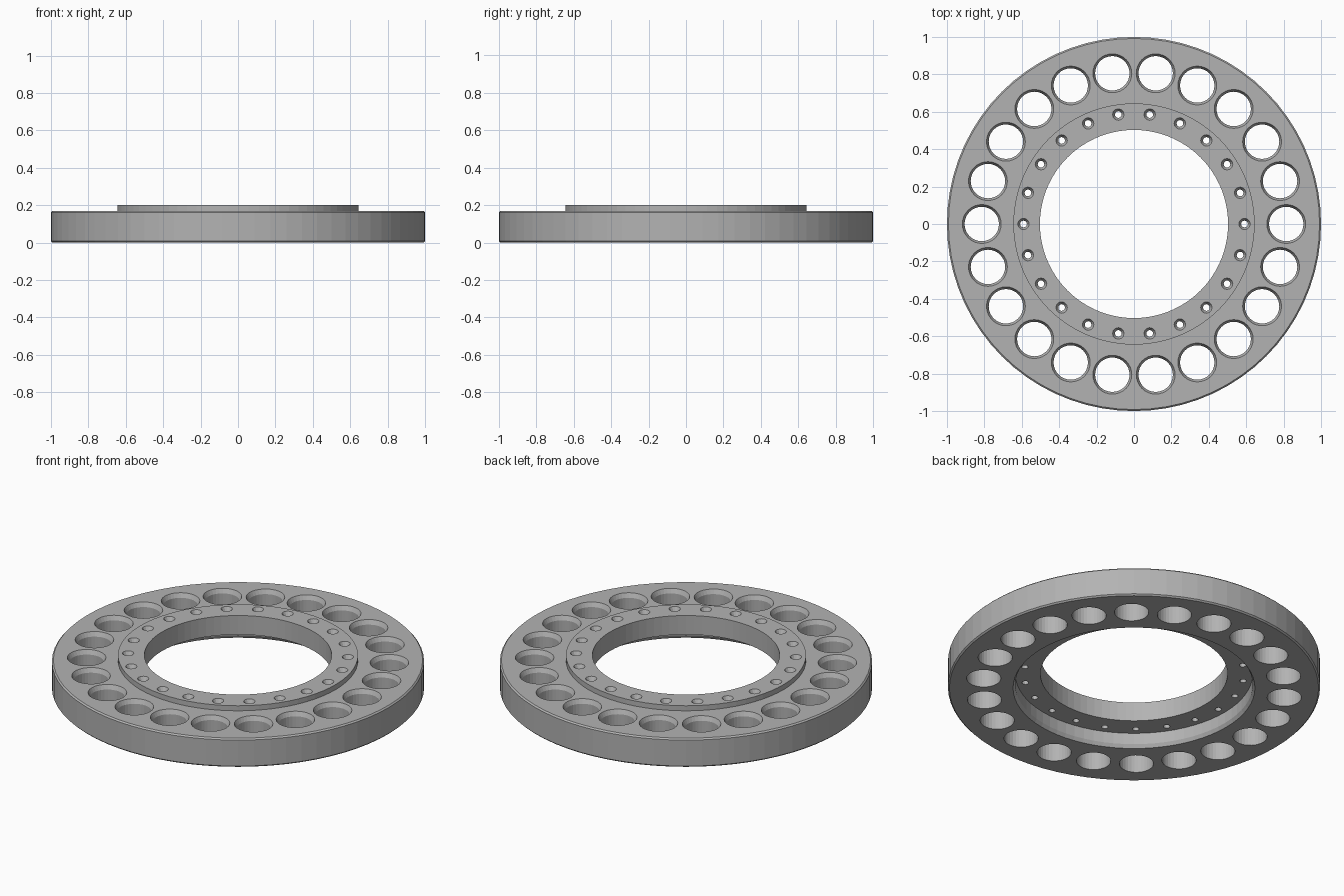
import bpy, bmesh, math
from mathutils import Matrix, Vector

cube = bpy.data.objects.get("Cube")
if cube:
    bpy.data.objects.remove(cube, do_unlink=True)

HOLES = 22


def material(name, rgb):
    mat = bpy.data.materials.new(name)
    mat.use_nodes = True
    mat.diffuse_color = (*rgb, 1)
    mat.node_tree.nodes["Principled BSDF"].inputs["Base Color"].default_value = (*rgb, 1)
    return mat


def lathe(bm, profile, sides, offset=(0, 0, 0), closed=False):
    """Spin an (r, z) profile about z; open profiles get end caps."""
    rings = []
    for r, z in profile:
        angles = [2 * math.pi * i / sides for i in range(sides)]
        rings.append([bm.verts.new(Vector((r * math.cos(a), r * math.sin(a), z)) + Vector(offset))
                      for a in angles])
    pairs = list(zip(rings, rings[1:]))
    if closed:
        pairs.append((rings[-1], rings[0]))
    else:
        bm.faces.new(rings[0][::-1])
        bm.faces.new(rings[-1])
    for low, high in pairs:
        for i in range(sides):
            j = (i + 1) % sides
            bm.faces.new((low[i], low[j], high[j], high[i]))


def make_object(name, bm):
    bmesh.ops.recalc_face_normals(bm, faces=bm.faces)
    mesh = bpy.data.meshes.new(name)
    bm.to_mesh(mesh)
    bm.free()
    obj = bpy.data.objects.new(name, mesh)
    bpy.context.collection.objects.link(obj)
    return obj


# Ring with raised hub on top and matching chamfered recess underneath
bm = bmesh.new()
lathe(bm, [(0.65, 0), (0.992, 0), (1, 0.008), (1, 0.162), (0.992, 0.17),
           (0.645, 0.17), (0.645, 0.2), (0.503, 0.2),
           (0.503, 0.087), (0.638, 0.087), (0.638, 0.02)], 72, closed=True)
ring = make_object("flange_ring", bm)
ring.data.materials.append(material("grey metal", (0.45, 0.45, 0.45)))

# Cutters: large chamfered holes in the flange, small countersunk holes in the hub
large = [(0.092, -0.1), (0.092, 0.145), (0.104, 0.17), (0.104, 0.3)]
small = [(0.018, -0.1), (0.018, 0.175), (0.031, 0.2), (0.031, 0.3)]
bm = bmesh.new()
for i in range(HOLES):
    turn = Matrix.Rotation(2 * math.pi * i / HOLES, 3, "Z")
    lathe(bm, large, 32, turn @ Vector((0.814, 0, 0)))
    lathe(bm, small, 12, turn @ Vector((0.591, 0, 0)))
cutter = make_object("hole_cutter", bm)
cutter.hide_render = True

# Drill the holes, then discard the cutter
cut = ring.modifiers.new("holes", "BOOLEAN")
cut.operation = "DIFFERENCE"
cut.solver = "EXACT"
cut.object = cutter
bpy.context.view_layer.objects.active = ring
ring.select_set(True)
bpy.ops.object.modifier_apply(modifier=cut.name)
bpy.data.objects.remove(cutter, do_unlink=True)
